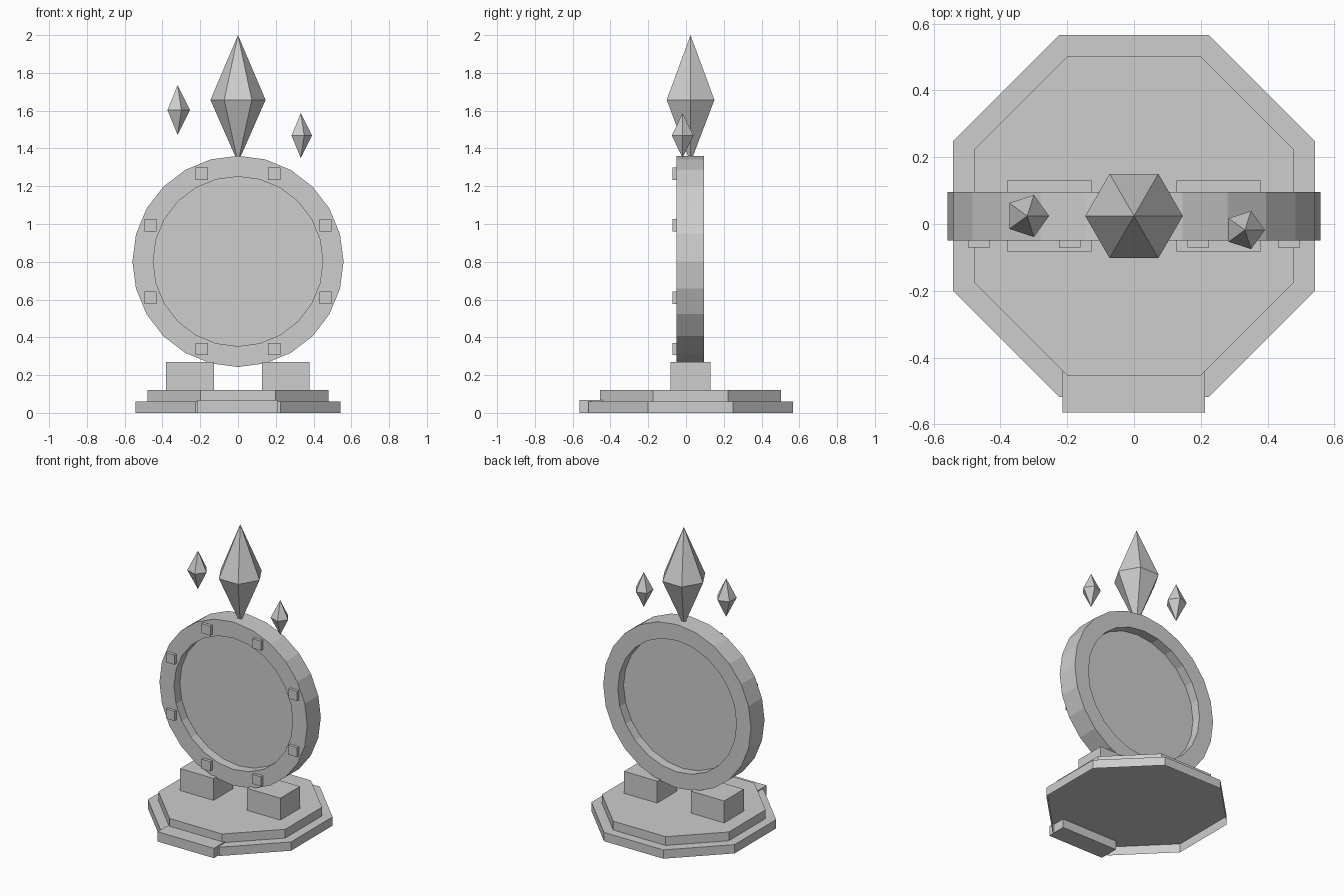
import bpy, bmesh
from math import pi, radians, cos, sin
from mathutils import Matrix, Vector

cube = bpy.data.objects.get("Cube")
if cube:
    bpy.data.objects.remove(cube, do_unlink=True)

stone = bpy.data.materials.new("grey_stone")
stone.use_nodes = True
colour = (0.61, 0.61, 0.61, 1)
stone.diffuse_color = colour
stone.node_tree.nodes["Principled BSDF"].inputs["Base Color"].default_value = colour

MID_Y = 0.023      # depth of the shared centre line
RING_Z = 0.802     # height of the ring centre


def finish(name, bm):
    bmesh.ops.recalc_face_normals(bm, faces=bm.faces)
    mesh = bpy.data.meshes.new(name)
    bm.to_mesh(mesh)
    bm.free()
    mesh.materials.append(stone)
    obj = bpy.data.objects.new(name, mesh)
    bpy.context.collection.objects.link(obj)
    return obj


def box(name, low, high):
    low, high = Vector(low), Vector(high)
    bm = bmesh.new()
    bmesh.ops.create_cube(bm, size=1)
    bmesh.ops.scale(bm, vec=high - low, verts=bm.verts)
    bmesh.ops.translate(bm, vec=(low + high) / 2, verts=bm.verts)
    return finish(name, bm)


def prism(name, sides, radius, depth, centre, turn, hollow_below=False):
    bm = bmesh.new()
    bmesh.ops.create_cone(bm, cap_ends=True, segments=sides, radius1=radius,
                          radius2=radius, depth=depth,
                          matrix=Matrix.Translation(centre) @ turn)
    if hollow_below:
        bm.normal_update()
        under = [f for f in bm.faces if f.normal.z < -0.9]
        bmesh.ops.delete(bm, geom=under, context='FACES_ONLY')
    return finish(name, bm)


def lathe(name, profile, steps):
    """Spin a closed (radius, y) profile around the ring axis."""
    bm = bmesh.new()
    loops = []
    for i in range(steps):
        a = 2 * pi * i / steps
        loops.append([bm.verts.new((r * cos(a), y, RING_Z + r * sin(a)))
                      for r, y in profile])
    n = len(profile)
    for i in range(steps):
        a, b = loops[i], loops[(i + 1) % steps]
        for j in range(n):
            k = (j + 1) % n
            bm.faces.new((a[j], a[k], b[k], b[j]))
    return finish(name, bm)


def crystal(name, sides, radius, x, y, bottom, middle, top):
    bm = bmesh.new()
    belt = [bm.verts.new((x + radius * cos(2 * pi * i / sides),
                          y + radius * sin(2 * pi * i / sides), middle))
            for i in range(sides)]
    for z in (bottom, top):
        tip = bm.verts.new((x, y, z))
        for i in range(sides):
            bm.faces.new((belt[i], belt[(i + 1) % sides], tip))
    return finish(name, bm)


# Stepped octagonal base, the lower tier hollow underneath
eighth = Matrix.Rotation(radians(22.5), 4, 'Z')
prism("base_lower_tier", 8, 0.586, 0.06, (0, MID_Y + 0.001, 0.03), eighth,
      hollow_below=True)
prism("base_upper_tier", 8, 0.519, 0.06, (0, MID_Y + 0.001, 0.09), eighth)
box("front_step", (-0.214, -0.564, 0), (0.212, -0.43, 0.067))

# Blocks that carry the ring
box("left_support", (0.127, -0.082, 0.12), (0.378, 0.13, 0.27))
box("right_support", (-0.38, -0.082, 0.12), (-0.127, 0.13, 0.27))

# Ring with a recessed panel
front, back = -0.05, 0.096
lathe("ring_frame", [(0.449, front), (0.559, front),
                     (0.559, back), (0.449, back)], 24)
prism("ring_panel", 24, 0.449, 0.02, (0, MID_Y, RING_Z),
      Matrix.Rotation(pi / 2, 4, 'X'))

# Square studs around the front of the ring
for i in range(8):
    a = radians(22.5 + 45 * i)
    x, z, h = 0.502 * cos(a), RING_Z + 0.502 * sin(a), 0.0325
    box(f"ring_stud_{i + 1}", (x - h, -0.071, z - h), (x + h, -0.045, z + h))

# Floating crystals
crystal("main_crystal", 6, 0.146, 0, MID_Y + 0.001, 1.325, 1.657, 2.0)
crystal("right_crystal", 5, 0.066, -0.32, 0.024, 1.472, 1.603, 1.735)
crystal("left_crystal", 5, 0.06, 0.332, -0.018, 1.35, 1.468, 1.587)
